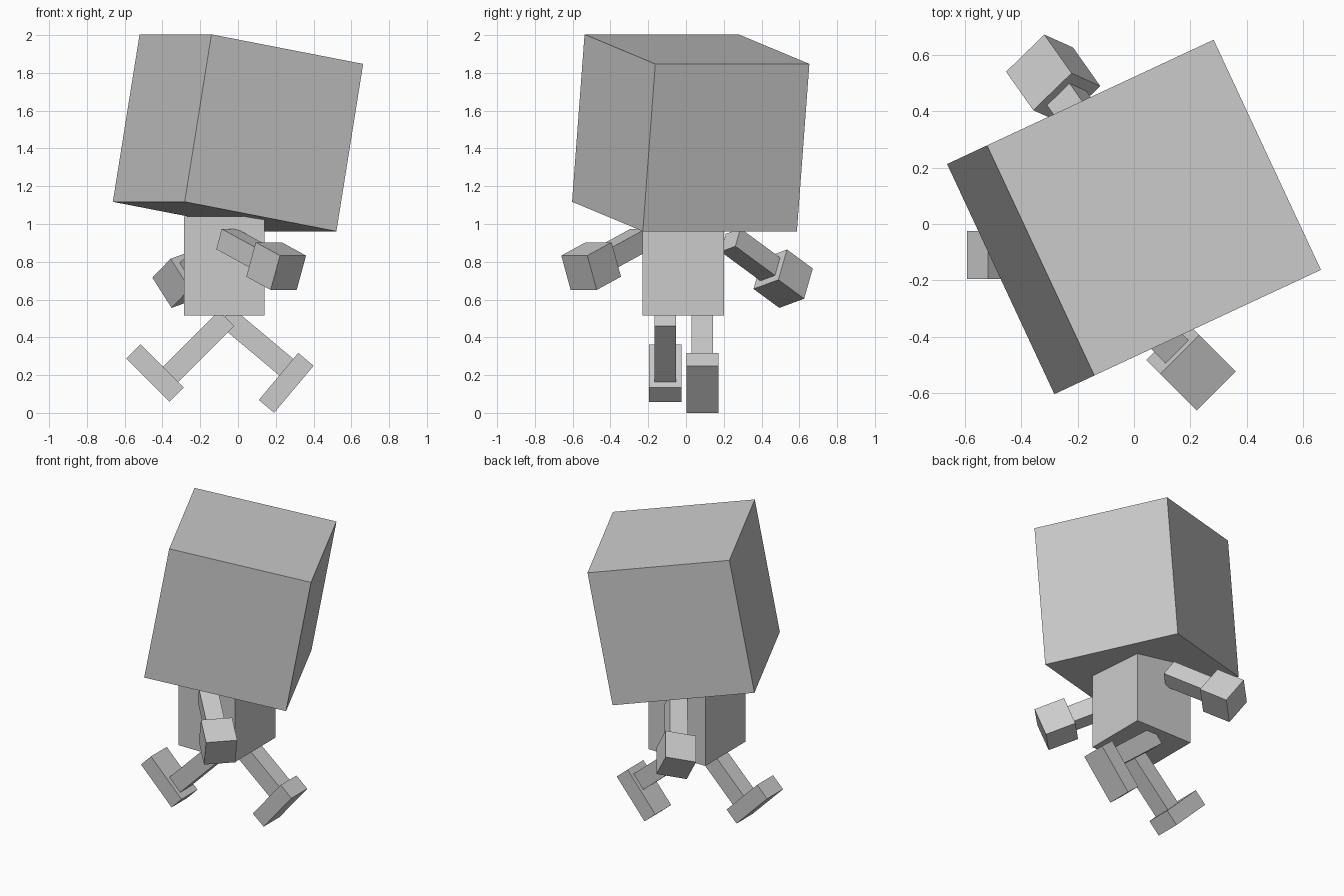
import bpy
from math import radians
from mathutils import Matrix, Vector, Euler

if "Cube" in bpy.data.objects:
    bpy.data.objects.remove(bpy.data.objects["Cube"])


def box(name, size, frame, offset=(0, 0, 0)):
    """Cuboid of the given size, placed at an offset inside a frame."""
    bpy.ops.mesh.primitive_cube_add(size=1)
    ob = bpy.context.object
    ob.name = name
    ob.data.transform(Matrix.Diagonal((*size, 1)))
    ob.matrix_world = frame @ Matrix.Translation(offset)
    return ob


def turned(location, angles=(0, 0, 0)):
    rot = Euler([radians(a) for a in angles]).to_matrix().to_4x4()
    return Matrix.Translation(location) @ rot


def hanging(location, along, side):
    """Frame whose -z points along a limb and whose x follows side."""
    z = -Vector(along).normalized()
    y = z.cross(Vector(side)).normalized()
    rot = Matrix((y.cross(z), y, z)).transposed().to_4x4()
    return Matrix.Translation(location) @ rot


LIMB = 0.115   # limb thickness
ARM, HAND = 0.30, 0.195
LEG = 0.42
FOOT = (0.325, 0.17, 0.106)

# Head and torso
box("head", (0.9, 0.9, 0.9), turned((0, 0.025, 1.4825), (0, 10, 25)))
box("torso", (0.425, 0.43, 0.525), turned((-0.0725, -0.015, 0.7775)))

# Arms with cube hands, swung out from the shoulders
arms = {
    "front": hanging((-0.06, -0.24, 0.92), (0.66, -0.66, -0.36), (1, 1, 0)),
    "back": hanging((-0.09, 0.236, 0.915), (-0.49, 0.694, -0.51), (0.70, 0.65, 0.26)),
}
for side, frame in arms.items():
    box(side + "_arm", (LIMB, LIMB, ARM), frame, (0, 0, -ARM / 2))
    box(side + "_hand", (HAND,) * 3, frame, (0, 0, -ARM - HAND / 2))

# Legs in mid stride, feet offset towards the toes
legs = {
    "front": turned((-0.06, -0.11, 0.5), (0, 45, 0)),
    "back": turned((-0.066, 0.0865, 0.512), (0, -50, 0)),
}
for side, frame in legs.items():
    box(side + "_leg", (LIMB, LIMB, LEG), frame, (0, 0, -LEG / 2))
    box(side + "_foot", FOOT, frame, (-0.064, 0, -LEG - FOOT[2] / 2))
